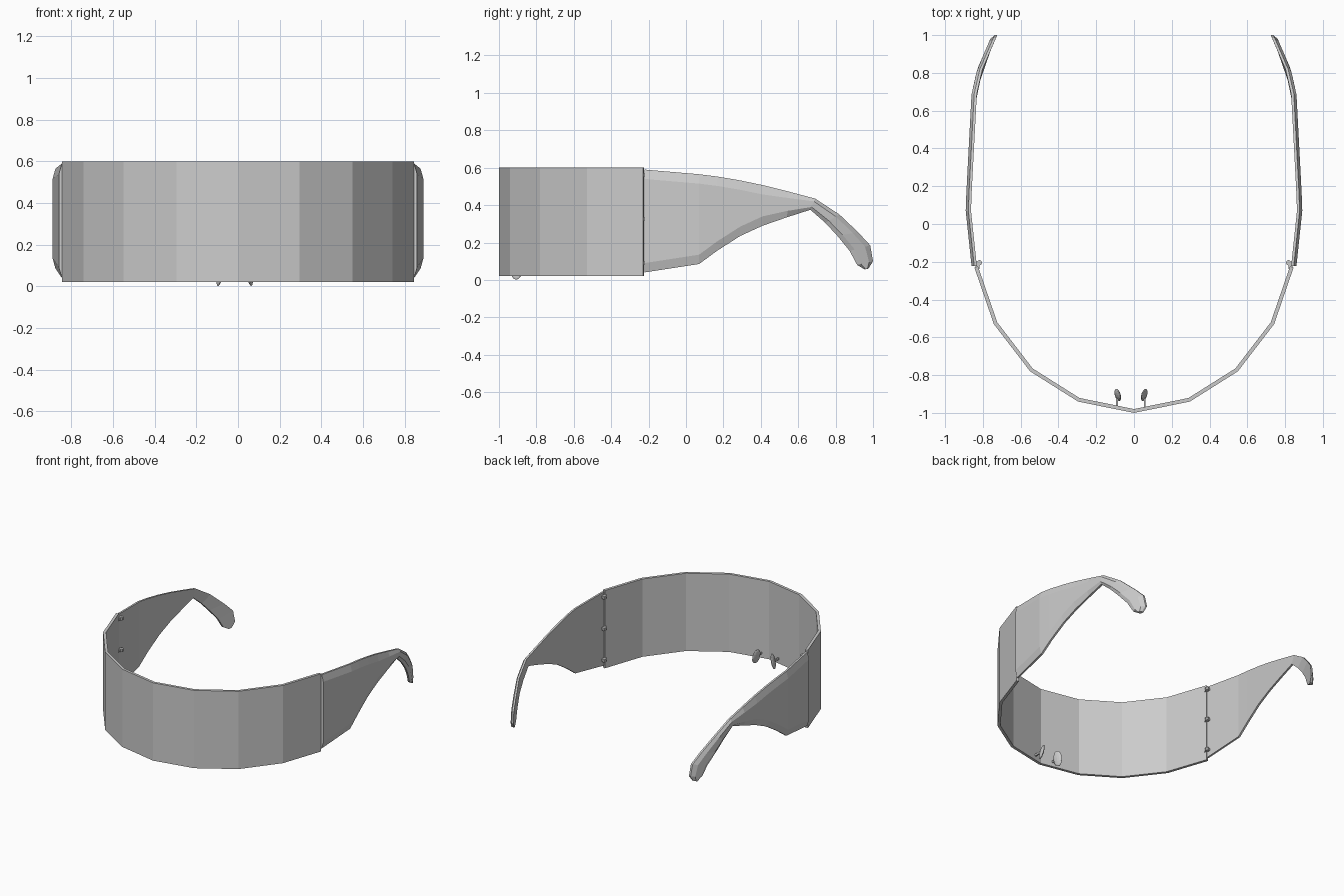
import bpy, bmesh
from mathutils import Matrix, Vector, Euler

if "Cube" in bpy.data.objects:
    bpy.data.objects.remove(bpy.data.objects["Cube"])


def make_object(name, bm):
    bmesh.ops.recalc_face_normals(bm, faces=bm.faces[:])
    mesh = bpy.data.meshes.new(name)
    bm.to_mesh(mesh)
    bm.free()
    ob = bpy.data.objects.new(name, mesh)
    bpy.context.collection.objects.link(ob)
    return ob


def mirror_x(ob):
    ob.modifiers.new("mirror", 'MIRROR').use_axis[0] = True


def lerp_table(table, t):
    for (a, va), (b, vb) in zip(table, table[1:]):
        if t <= b:
            break
    return va + (vb - va) * (t - a) / (b - a)


# Wraparound visor: faceted strip given thickness
half = [(0, -1.0), (0.296, -0.94), (0.55, -0.78), (0.742, -0.53), (0.845, -0.23)]
path = [(-x, y) for x, y in reversed(half[1:])] + half
bm = bmesh.new()
cols = [(bm.verts.new((x, y, 0.02)), bm.verts.new((x, y, 0.60))) for x, y in path]
for a, b in zip(cols, cols[1:]):
    bm.faces.new((a[0], b[0], b[1], a[1]))
visor = make_object("visor", bm)
# make sure the faces look outwards so the thickness goes inwards
if visor.data.polygons[4].normal.y > 0:
    visor.data.flip_normals()
solid = visor.modifiers.new("thickness", 'SOLIDIFY')
solid.thickness = 0.02
solid.offset = -1
solid.use_even_offset = True

# Temple arms: stations of (top y, top z, bottom y, bottom z)
stations = [
    (-0.222, 0.59, -0.222, 0.04), (0.07, 0.565, 0.07, 0.085),
    (0.165, 0.553, 0.165, 0.155), (0.29, 0.532, 0.29, 0.235),
    (0.41, 0.507, 0.41, 0.29), (0.55, 0.472, 0.54, 0.335),
    (0.69, 0.435, 0.665, 0.375), (0.82, 0.35, 0.745, 0.305),
    (0.92, 0.255, 0.81, 0.235), (0.985, 0.185, 0.875, 0.155),
    (1.0, 0.10, 0.915, 0.08), (0.975, 0.06, 0.955, 0.056)]
outer_x = [(-0.222, 0.86), (0.08, 0.892), (0.69, 0.86), (0.82, 0.83), (1.0, 0.752)]
bm = bmesh.new()
rings = []
for yt, zt, yb, zb in stations:
    top, bottom = Vector((0, yt, zt)), Vector((0, yb, zb))
    c = min(0.05 / (top - bottom).length, 0.25)
    ring = []
    # (position from bottom to top, depth in from the outer face)
    for f, d in ((0, 0.028), (1, 0.028), (1, 0.014), (1 - c, 0), (c, 0), (0, 0.014)):
        p = bottom.lerp(top, f)
        p.x = lerp_table(outer_x, p.y) - d
        ring.append(bm.verts.new(p))
    rings.append(ring)
for a, b in zip(rings, rings[1:]):
    for i in range(6):
        j = (i + 1) % 6
        bm.faces.new((a[i], a[j], b[j], b[i]))
bm.faces.new(rings[0])
bm.faces.new(rings[-1])
mirror_x(make_object("temple_arm", bm))

# Hinges: three small knuckles with two leaves on each side
bm = bmesh.new()
for z in (0.09, 0.325, 0.56):
    bmesh.ops.create_cone(bm, cap_ends=True, segments=8, radius1=0.014, radius2=0.014,
                          depth=0.022, matrix=Matrix.Translation((0.818, -0.205, z)))
    for x, y, sx, sy in ((0.828, -0.222, 0.022, 0.03), (0.83, -0.205, 0.03, 0.014)):
        bmesh.ops.create_cube(bm, size=1, matrix=Matrix.LocRotScale(
            Vector((x, y, z)), None, Vector((sx, sy, 0.016))))
mirror_x(make_object("hinges", bm))

# Nose pads: tilted flattened discs on short stems, slightly left of centre
for side, name in ((-1, "nose_pad_left"), (1, "nose_pad_right")):
    x = -0.016 + side * 0.07
    bm = bmesh.new()
    bmesh.ops.create_uvsphere(bm, u_segments=12, v_segments=8, radius=1,
                              matrix=Matrix.LocRotScale(
                                  Vector((x, -0.905, 0.056)),
                                  Euler((0, side * -0.2, side * -0.3)),
                                  Vector((0.011, 0.034, 0.056))))
    bmesh.ops.create_cube(bm, size=1, matrix=Matrix.LocRotScale(
        Vector((x + side * 0.003, -0.948, 0.056)), None, Vector((0.01, 0.06, 0.014))))
    make_object(name, bm)
